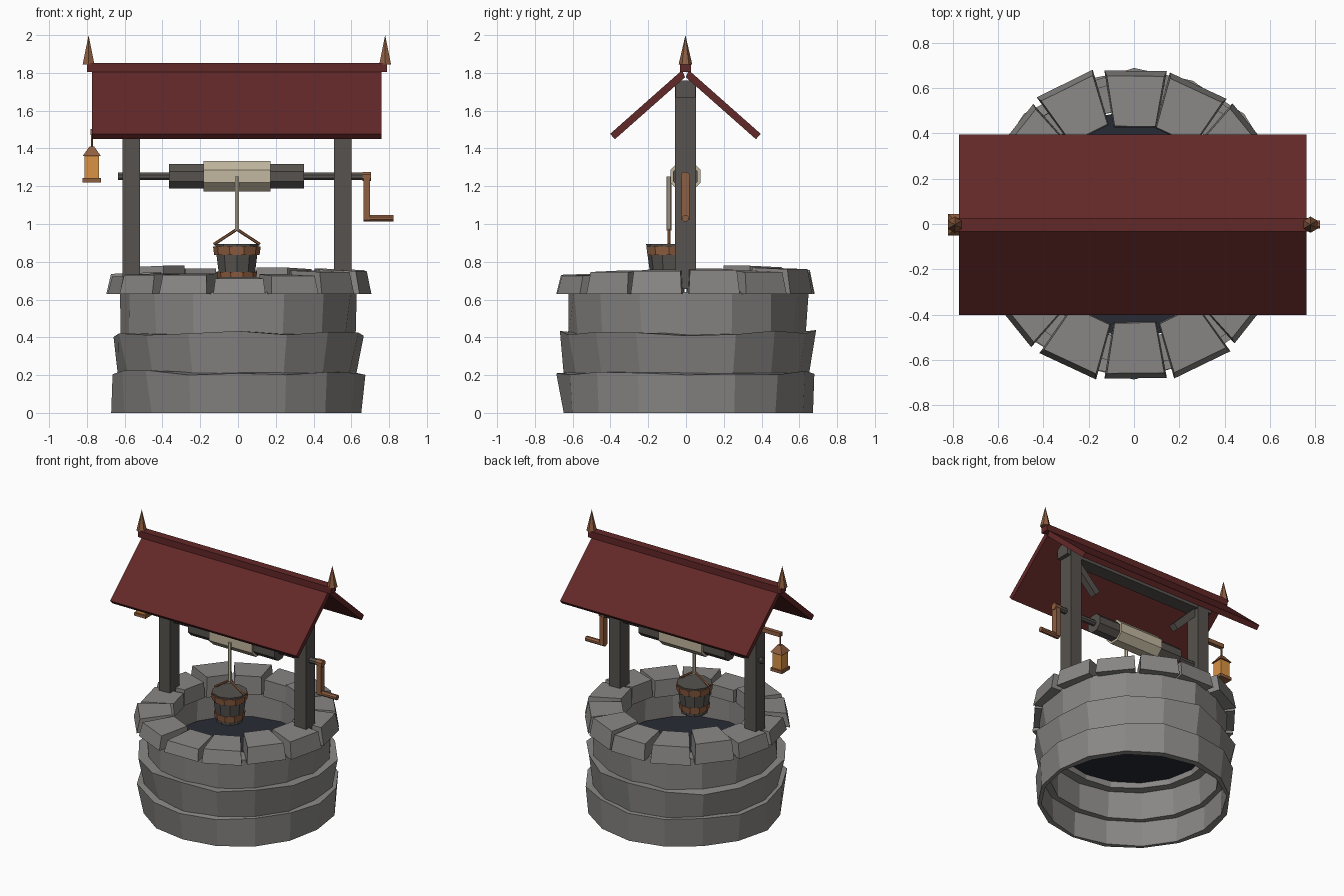
import bpy, bmesh, random
from math import pi, sin, cos
from mathutils import Matrix, Vector

random.seed(4)
if "Cube" in bpy.data.objects:
    bpy.data.objects.remove(bpy.data.objects["Cube"])

X = -0.006   # centre of the timber frame
BY = -0.09   # bucket and rope hang just in front of the drum


def material(name, r, g, b):
    m = bpy.data.materials.new(name)
    m.use_nodes = True
    m.diffuse_color = (r, g, b, 1)
    m.node_tree.nodes["Principled BSDF"].inputs["Base Color"].default_value = (r, g, b, 1)
    return m


STONE = material("grey stone", 0.25, 0.243, 0.235)
TIMBER = material("dark timber", 0.094, 0.086, 0.077)
ROOF = material("red roof", 0.124, 0.021, 0.021)
COPPER = material("copper brown", 0.275, 0.112, 0.052)
ROPE = material("pale rope", 0.54, 0.475, 0.35)
GLOW = material("amber glass", 0.7, 0.29, 0.06)
WATER = material("dark water", 0.022, 0.024, 0.036)


def finish(name, bm, mat):
    bmesh.ops.recalc_face_normals(bm, faces=bm.faces)
    me = bpy.data.meshes.new(name)
    bm.to_mesh(me)
    bm.free()
    me.materials.append(mat)
    ob = bpy.data.objects.new(name, me)
    bpy.context.collection.objects.link(ob)
    return ob


def box(name, centre, size, mat, tilt=0):
    """Box, optionally tilted about the y axis."""
    bm = bmesh.new()
    m = Matrix.Translation(centre) @ Matrix.Rotation(tilt, 4, 'Y') @ Matrix.Diagonal((*size, 1))
    bmesh.ops.create_cube(bm, size=1, matrix=m)
    return finish(name, bm, mat)


def rod(name, a, b, r, mat, n=8, r2=None, phase=0):
    """Cylinder or cone from point a to point b."""
    a, b = Vector(a), Vector(b)
    d = b - a
    m = (Matrix.Translation((a + b) / 2) @ d.to_track_quat('Z', 'Y').to_matrix().to_4x4()
         @ Matrix.Rotation(phase, 4, 'Z'))
    bm = bmesh.new()
    bmesh.ops.create_cone(bm, cap_ends=True, segments=n, radius1=r,
                          radius2=r if r2 is None else r2, depth=d.length, matrix=m)
    return finish(name, bm, mat)


def lathe(name, profile, n, mat, centre=(0, 0), wobble=None):
    """Revolve a closed (radius, z) profile; wobble gives (radius, z) jitter per point."""
    bm = bmesh.new()
    rings = []
    for i in range(n):
        a = 2 * pi * i / n
        ring = []
        for k, (r, z) in enumerate(profile):
            jr, jz = wobble[k] if wobble else (0, 0)
            r += random.uniform(-jr, jr)
            z += random.uniform(-jz, jz)
            ring.append(bm.verts.new((centre[0] + r * cos(a), centre[1] + r * sin(a), z)))
        rings.append(ring)
    m = len(profile)
    for i in range(n):
        p, q = rings[i], rings[(i + 1) % n]
        for k in range(m):
            bm.faces.new((p[k], q[k], q[(k + 1) % m], p[(k + 1) % m]))
    return finish(name, bm, mat)


# Well wall: three uneven flaring courses, thicker towards the top (z0, z1, r0, r1, inner)
COURSES = [(0, 0.215, 0.66, 0.678, 0.62), (0.185, 0.42, 0.635, 0.674, 0.575),
           (0.385, 0.64, 0.623, 0.635, 0.51)]
for i, (z0, z1, r0, r1, inner) in enumerate(COURSES):
    lathe(f"wall_course_{i + 1}", [(r0, z0), (r1, z1), (inner, z1), (inner, z0)], 16, STONE,
          wobble=[(0.014, 0), (0.016, 0.02 if i < 2 else 0), (0.008, 0), (0.008, 0)])
rod("water", (0, 0, 0.425), (0, 0, 0.437), 0.505, WATER, 16)

# Rim: fourteen wedge stones of differing height, with a joint under each post
HEIGHTS = [0.76, 0.75, 0.765, 0.75, 0.76, 0.775, 0.74, 0.725, 0.735, 0.735, 0.715, 0.73, 0.75, 0.755]
for i, top in enumerate(HEIGHTS):
    bm = bmesh.new()
    push = random.uniform(-0.012, 0.01)
    angle = 2 * pi * (i + 0.5) / len(HEIGHTS) + random.uniform(-0.015, 0.015)
    turn = Matrix.Rotation(angle, 4, 'Z')
    corners = []
    for r, w, z in [(0.435, 0.094, 0.63), (0.685, 0.138, 0.63),
                    (0.662, 0.127, top - 0.004), (0.44, 0.09, top + 0.004)]:
        corners.append([bm.verts.new(turn @ Vector((r + push, s * w, z))) for s in (-1, 1)])
    for k in range(4):
        p, q = corners[k], corners[(k + 1) % 4]
        bm.faces.new((p[0], p[1], q[1], q[0]))
    for s in (0, 1):
        bm.faces.new([c[s] for c in corners])
    finish(f"rim_stone_{i + 1}", bm, STONE)

# Timber frame
for s, side in ((1, "left"), (-1, "right")):
    box(f"{side}_post", (X + s * 0.56, -0.003, 1.208), (0.092, 0.11, 1.104), TIMBER)
    box(f"{side}_brace", (X + s * 0.45, -0.003, 1.585), (0.3, 0.05, 0.05), TIMBER, -s * pi / 4)
    # Spike on each end of the ridge
    rod(f"{side}_finial", (X + s * 0.785, -0.003, 1.845), (X + s * 0.785, -0.003, 2.0),
        0.036, COPPER, 6, 0)
box("top_beam", (X, -0.003, 1.715), (1.27, 0.105, 0.09), TIMBER)

# Roof: two sloping slabs and a ridge cap
for s, side in ((-1, "front"), (1, "back")):
    bm = bmesh.new()
    ends = []
    for x in (X - 0.767, X + 0.767):
        ends.append([bm.verts.new((x, s * y - 0.003, z)) for y, z in
                     [(0.018, 1.814), (0.399, 1.477), (0.373, 1.449), (0.002, 1.777)]])
    for e in ends:
        bm.faces.new(e)
    for k in range(4):
        j = (k + 1) % 4
        bm.faces.new((ends[0][k], ends[0][j], ends[1][j], ends[1][k]))
    finish(f"{side}_roof_slab", bm, ROOF)
box("ridge_cap", (X, -0.003, 1.828), (1.588, 0.06, 0.048), ROOF)

# Winch: axle, drum and wound rope
AX = 1.252
for name, x0, x1, r, mat in [("axle", -0.635, 0.68, 0.022, TIMBER),
                             ("drum", -0.365, 0.35, 0.07, TIMBER),
                             ("wound_rope", -0.182, 0.173, 0.087, ROPE)]:
    rod(name, (x0, -0.003, AX), (x1, -0.003, AX), r, mat, 8, phase=pi / 8)

# Crank
rod("crank_hub", (0.66, -0.003, AX), (0.705, -0.003, AX), 0.026, COPPER, 8, phase=pi / 8)
box("crank_arm", (0.682, -0.003, 1.14), (0.035, 0.044, 0.235), COPPER)
rod("crank_handle", (0.665, -0.003, 1.03), (0.822, -0.003, 1.03), 0.019, COPPER, 8, phase=pi / 8)

# Rope, bail and covered bucket
rod("hanging_rope", (X, BY, 0.965), (X, BY, 1.252), 0.012, ROPE, 6)
for s, side in ((1, "left"), (-1, "right")):
    rod(f"{side}_bail", (X + s * 0.122, BY, 0.892), (X, BY, 0.972), 0.008, COPPER, 6)
rod("bucket", (X, BY, 0.675), (X, BY, 0.893), 0.092, TIMBER, 10, 0.121)
for name, z0, z1, r0, r1 in [("upper_hoop", 0.835, 0.88, 0.12, 0.126),
                             ("lower_hoop", 0.7, 0.745, 0.101, 0.107)]:
    lathe(name, [(r0, z0), (r1, z1), (r1 - 0.012, z1), (r0 - 0.012, z0)], 10, COPPER, (X, BY))

# Lantern on its bracket
LX = -0.774
box("lantern_bracket", (-0.682, -0.003, 1.487), (0.2, 0.03, 0.03), COPPER)
rod("lantern_hook", (LX, -0.003, 1.4), (LX, -0.003, 1.49), 0.006, COPPER, 6)
rod("lantern_roof", (LX, -0.003, 1.36), (LX, -0.003, 1.41), 0.068, COPPER, 4, 0.018, pi / 4)
box("lantern_glass", (LX, -0.003, 1.301), (0.076, 0.076, 0.12), GLOW)
box("lantern_base", (LX, -0.003, 1.232), (0.096, 0.096, 0.022), COPPER)
